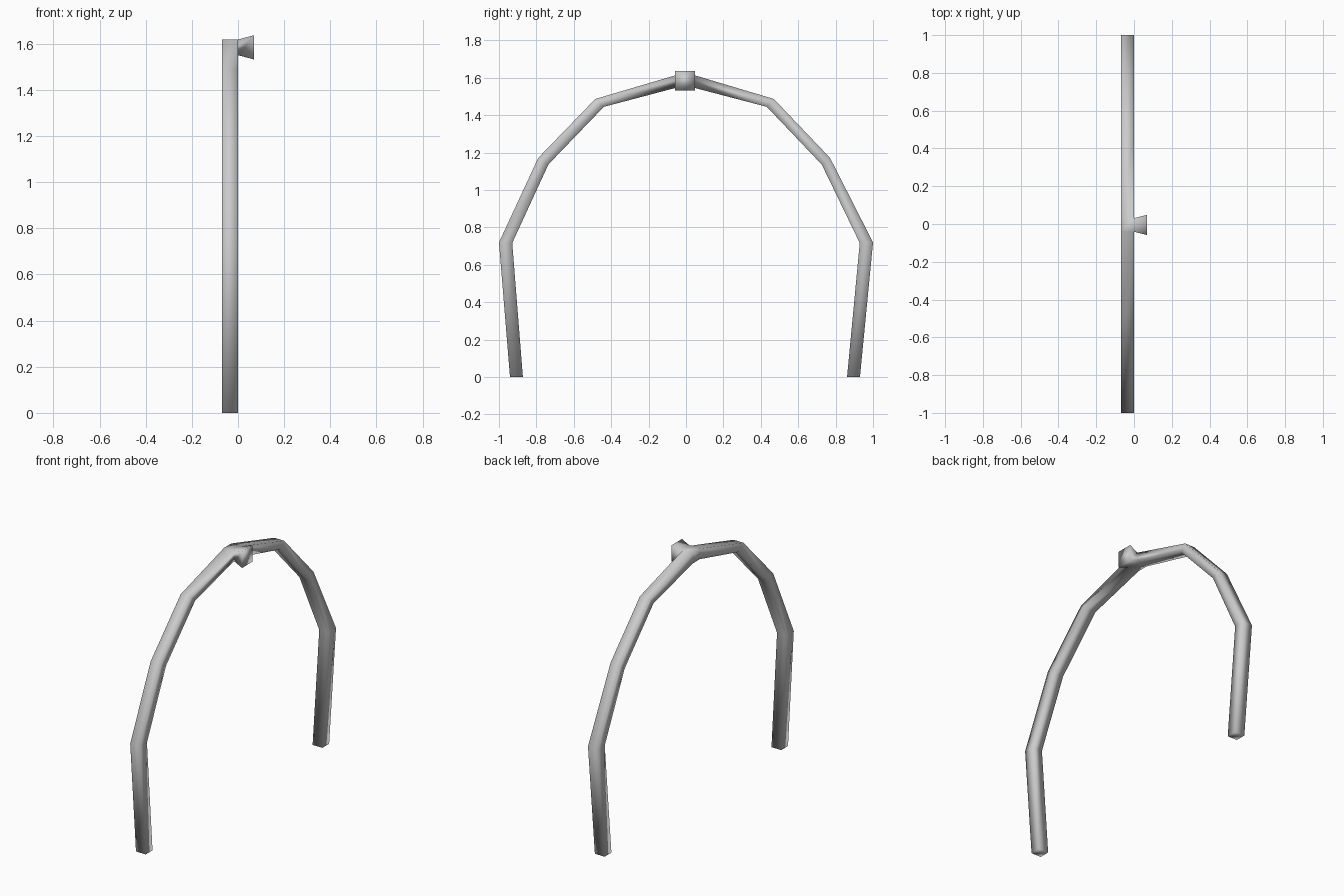
import bpy, bmesh
from mathutils import Vector

if "Cube" in bpy.data.objects:
    bpy.data.objects.remove(bpy.data.objects["Cube"])

# Arch profile: (outer y, outer z, inner y, inner z) at each bend
bends = [
    (-0.941, 0.0, -0.872, 0.0),
    (-1.0, 0.72, -0.929, 0.717),
    (-0.790, 1.172, -0.735, 1.138),
    (-0.485, 1.487, -0.439, 1.445),
    (-0.041, 1.618, -0.041, 1.55),
    (0.031, 1.618, 0.031, 1.55),
    (0.470, 1.487, 0.432, 1.445),
    (0.770, 1.172, 0.726, 1.136),
    (1.0, 0.72, 0.929, 0.717),
    (0.930, 0.0, 0.861, 0.0),
]
BACK, FRONT = -0.07, 0.0

bm = bmesh.new()

# Square bar swept along the arch
rings = []
for oy, oz, iy, iz in bends:
    corners = [(BACK, oy, oz), (FRONT, oy, oz), (FRONT, iy, iz), (BACK, iy, iz)]
    rings.append([bm.verts.new(c) for c in corners])

crown_face = None
for n, (a, b) in enumerate(zip(rings, rings[1:])):
    for k in range(4):
        j = (k + 1) % 4
        face = bm.faces.new((a[k], a[j], b[j], b[k]))
        if n == 4 and k == 1:
            crown_face = face

# Foot caps
bm.faces.new(rings[0])
bm.faces.new(rings[-1])

# Flared knob extruded from the crown
knob = bmesh.ops.extrude_discrete_faces(bm, faces=[crown_face])["faces"][0]
centre = knob.calc_center_median()
for v in knob.verts:
    d = v.co - centre
    v.co = Vector((0.07, centre.y + d.y * 1.48, centre.z + d.z * 1.55))

bmesh.ops.recalc_face_normals(bm, faces=bm.faces)

mesh = bpy.data.meshes.new("arch_handle")
bm.to_mesh(mesh)
bm.free()
arch = bpy.data.objects.new("arch_handle", mesh)
bpy.context.collection.objects.link(arch)

# Soft shading across the low-poly bar
mesh.polygons.foreach_set("use_smooth", [True] * len(mesh.polygons))
